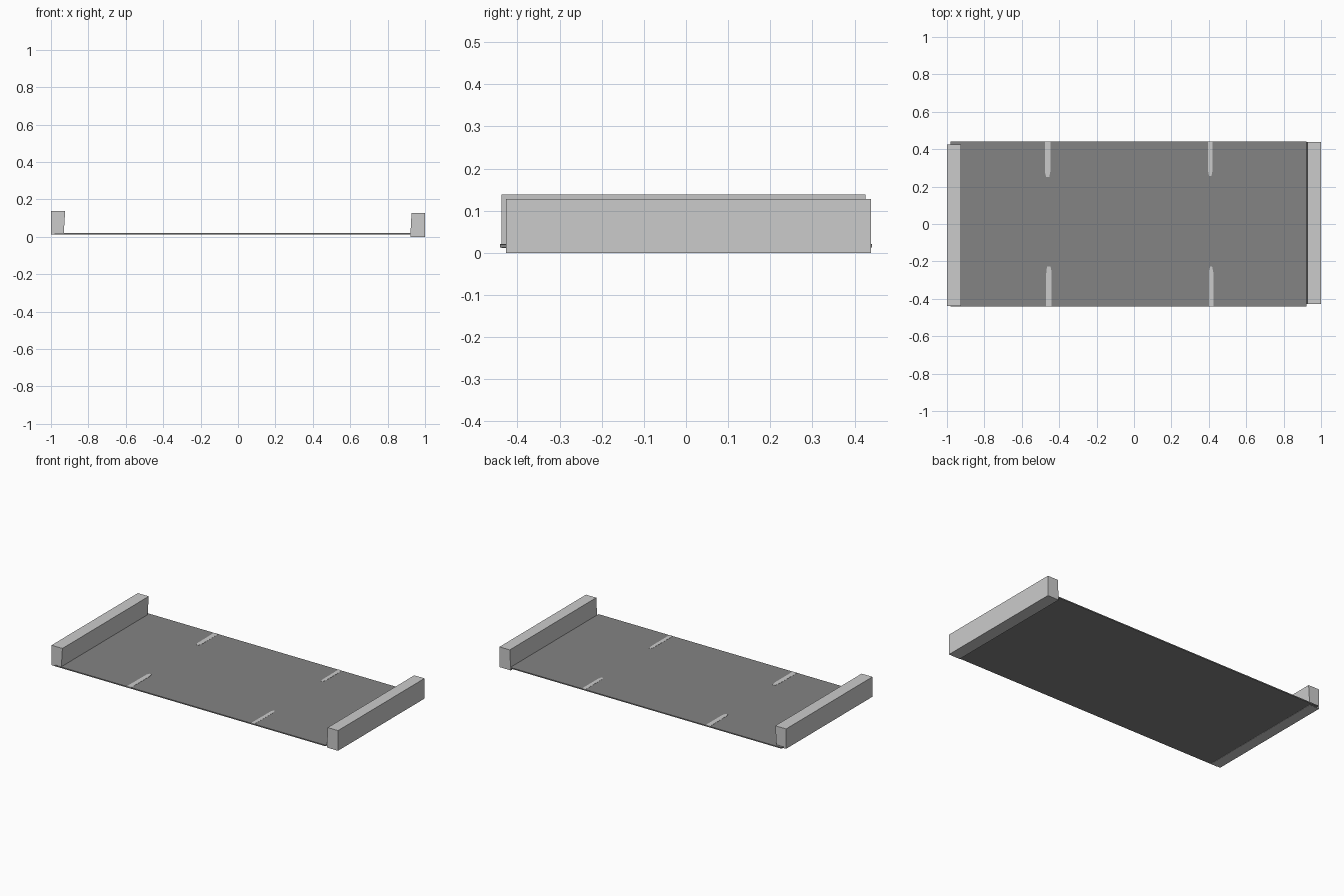
import bpy, bmesh

if "Cube" in bpy.data.objects:
    bpy.data.objects.remove(bpy.data.objects["Cube"])


def material(name, v):
    m = bpy.data.materials.new(name)
    m.diffuse_color = (v, v, v, 1)
    m.use_nodes = True
    m.node_tree.nodes["Principled BSDF"].inputs["Base Color"].default_value = m.diffuse_color
    return m


CONCRETE = material("light concrete", 0.60)
ASPHALT = material("grey asphalt", 0.23)
PAINT = material("road paint", 0.60)


def prism(name, outline, vec, mat):
    """Extrude a closed outline along vec."""
    bm = bmesh.new()
    face = bm.faces.new([bm.verts.new(p) for p in outline])
    ext = bmesh.ops.extrude_face_region(bm, geom=[face])
    bmesh.ops.translate(bm, vec=vec, verts=[g for g in ext["geom"] if isinstance(g, bmesh.types.BMVert)])
    bmesh.ops.recalc_face_normals(bm, faces=bm.faces)
    me = bpy.data.meshes.new(name)
    bm.to_mesh(me)
    bm.free()
    me.materials.append(mat)
    ob = bpy.data.objects.new(name, me)
    bpy.context.collection.objects.link(ob)
    return ob


def curb(name, profile, y0, y1):
    prism(name, [(x, y0, z) for x, z in profile], (0, y1 - y0, 0), CONCRETE)


# Road slab
X0, X1, Y0, Y1, Z0, Z1 = -0.98, 0.922, -0.441, 0.442, 0.013, 0.020
prism("road_slab", [(X0, Y0, Z0), (X1, Y0, Z0), (X1, Y1, Z0), (X0, Y1, Z0)], (0, 0, Z1 - Z0), ASPHALT)

# Kerbs with a slightly slanted inner side
curb("left_curb", [(-1, 0.012), (-0.932, 0.012), (-0.924, 0.138), (-1, 0.138)], -0.438, 0.426)
curb("right_curb", [(0.921, 0.0), (1, 0.0), (1, 0.128), (0.928, 0.128)], -0.427, 0.439)

# Painted bay marks: left x, right x, inner y, side (+1 back, -1 front)
marks = {"back_left_line": (-0.477, -0.447, 0.252, 1),
         "front_left_line": (-0.471, -0.440, -0.228, -1),
         "back_right_line": (0.395, 0.420, 0.256, 1),
         "front_right_line": (0.400, 0.424, -0.228, -1)}
for name, (a, b, yi, s) in marks.items():
    # rounded, uneven inner end running out to the slab edge
    yo = Y1 if s > 0 else Y0
    pts = [(a, yo), (a + 0.002, yi + s * 0.02), (a + 0.007, yi),
           (b - 0.006, yi), (b, yi + s * 0.03), (b, yo)]
    prism(name, [(x, y, Z1 - 0.002) for x, y in pts], (0, 0, 0.003), PAINT)
